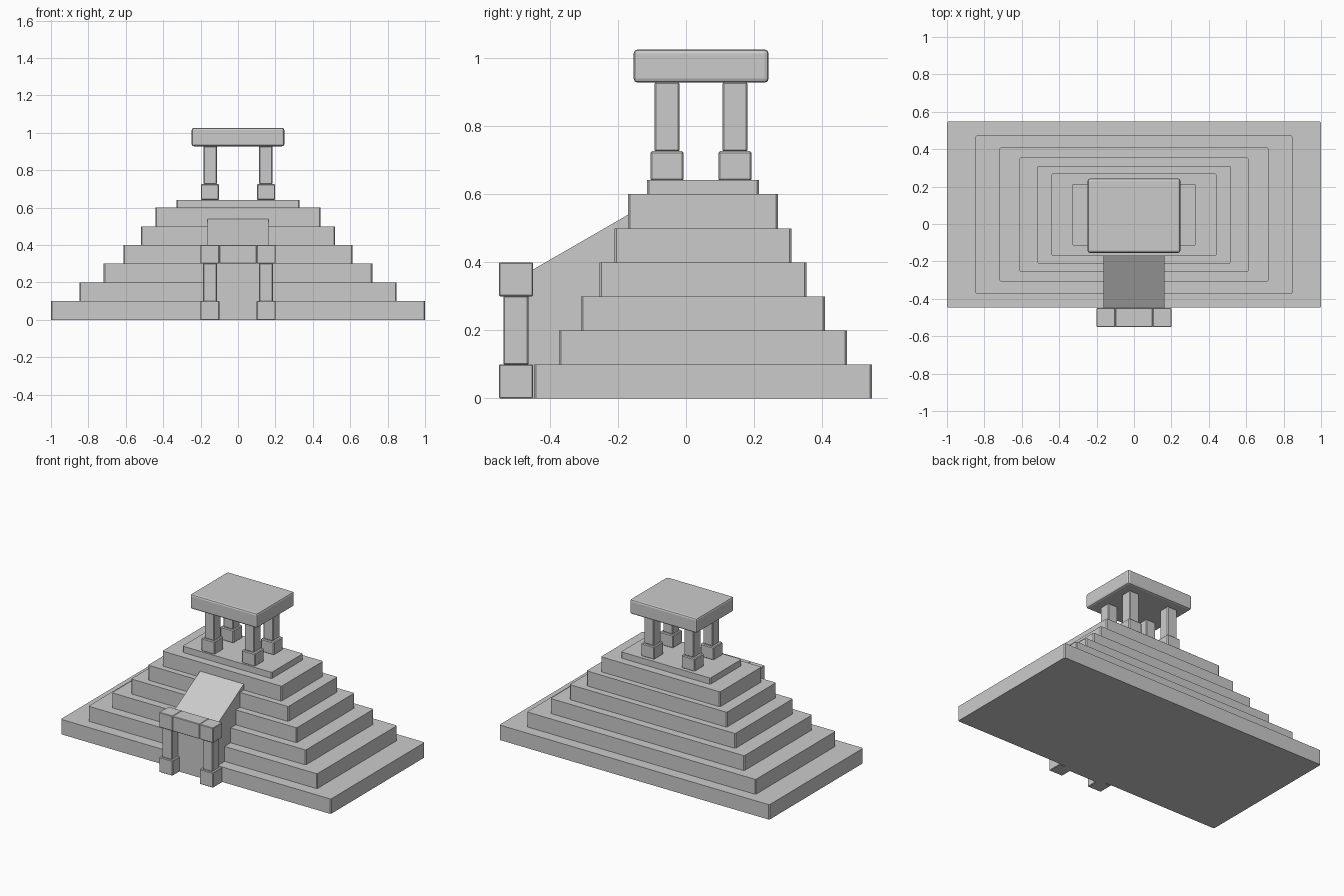
import bpy, bmesh

if "Cube" in bpy.data.objects:
    bpy.data.objects.remove(bpy.data.objects["Cube"])

def mesh_object(name, bm):
    bmesh.ops.recalc_face_normals(bm, faces=bm.faces)
    mesh = bpy.data.meshes.new(name)
    bm.to_mesh(mesh)
    bm.free()
    obj = bpy.data.objects.new(name, mesh)
    bpy.context.collection.objects.link(obj)
    return obj

def box(name, x, y, z, bevel=0.0, segments=1, vertical_only=False):
    """Box from (min, max) ranges, with softened edges."""
    bm = bmesh.new()
    bmesh.ops.create_cube(bm, size=1)
    for v in bm.verts:
        v.co = [r[0] if c < 0 else r[1] for c, r in zip(v.co, (x, y, z))]
    if bevel:
        edges = [e for e in bm.edges if not vertical_only
                 or abs(e.verts[0].co.z - e.verts[1].co.z) > 1e-4]
        bmesh.ops.bevel(bm, geom=edges, offset=bevel, segments=segments,
                        profile=0.5, affect='EDGES')
    return mesh_object(name, bm)

def around(c, h):
    return (c - h, c + h)

# Stepped pyramid: half width, half depth, top height
tiers = [(1.0, 0.497, 0.1), (0.847, 0.423, 0.2), (0.718, 0.359, 0.3),
         (0.613, 0.305, 0.4), (0.519, 0.26, 0.5), (0.441, 0.22, 0.6),
         (0.33, 0.165, 0.642)]
bottom = 0.0
for i, (hx, hy, top) in enumerate(tiers):
    box(f"tier_{i + 1}", (-hx, hx), around(0.05, hy), (bottom, top), 0.006, 1, True)
    bottom = top

# Temple on the summit: four pillars on plinths under a slab roof
for sx in (-1, 1):
    for y in (-0.056, 0.144):
        box("temple_plinth", around(sx * 0.15, 0.049), around(y, 0.049), (0.64, 0.727), 0.005)
        box("temple_pillar", around(sx * 0.148, 0.036), around(y, 0.037), (0.725, 0.93), 0.005)
box("temple_roof", (-0.248, 0.248), (-0.154, 0.243), (0.928, 1.026), 0.012, 2)

# Entrance: two columns with base and capital, joined by a lintel
for sx in (-1, 1):
    box("entrance_base", around(sx * 0.15, 0.05), (-0.55, -0.45), (0, 0.1), 0.003)
    box("entrance_column", around(sx * 0.15, 0.037), (-0.537, -0.463), (0.098, 0.302), 0.004)
    box("entrance_capital", around(sx * 0.15, 0.05), (-0.55, -0.45), (0.3, 0.4), 0.003)
box("entrance_lintel", (-0.1, 0.1), (-0.55, -0.45), (0.3, 0.4), 0.003)

# Passage with sloping roof running back into the pyramid
profile = [(-0.475, 0), (-0.165, 0), (-0.165, 0.543), (-0.475, 0.364)]
bm = bmesh.new()
face = bm.faces.new([bm.verts.new((-0.162, y, z)) for y, z in profile])
ext = bmesh.ops.extrude_face_region(bm, geom=[face], use_keep_orig=True)["geom"]
for v in ext:
    if isinstance(v, bmesh.types.BMVert):
        v.co.x = 0.162
mesh_object("entrance_passage", bm)
